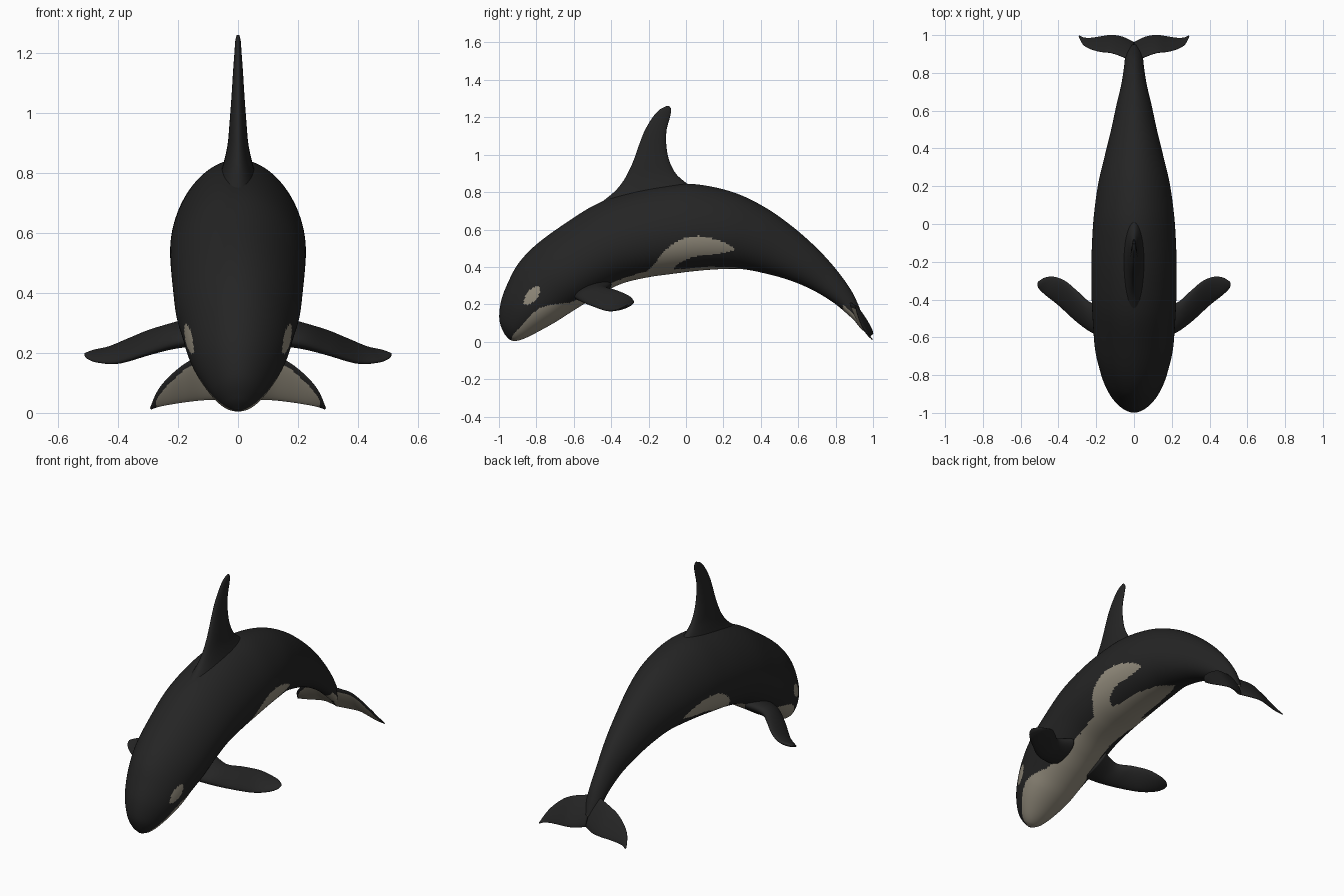
import bpy, bmesh, math
from mathutils import Vector


def material(name, rgb):
    m = bpy.data.materials.new(name)
    m.diffuse_color = (*rgb, 1)
    return m


BLACK = material("charcoal black", (0.018, 0.018, 0.018))
CREAM = material("warm cream", (0.30, 0.27, 0.21))


def smooth_path(rows, steps):
    """Catmull-Rom interpolation through rows of numbers."""
    out = []
    for i in range(len(rows) - 1):
        p0, p1 = rows[max(i - 1, 0)], rows[i]
        p2, p3 = rows[i + 1], rows[min(i + 2, len(rows) - 1)]
        for s in range(steps):
            t = s / steps
            out.append([0.5 * (2 * b + (c - a) * t + (2 * a - 5 * b + 4 * c - d) * t * t
                               + (3 * b - a - 3 * c + d) * t ** 3)
                        for a, b, c, d in zip(p0, p1, p2, p3)])
    out.append(list(rows[-1]))
    return out


def loft(name, rows, steps, sides, side_dir, taper=0.0, rule=None, mirror=False):
    """Skin oval sections; a row is edge point A, edge point B, half thickness."""
    bm = bmesh.new()
    rings = []
    n = Vector(side_dir).normalized()
    for r in smooth_path(rows, steps):
        a, b, t = Vector(r[0:3]), Vector(r[3:6]), r[6]
        ring = []
        for k in range(sides):
            th = 2 * math.pi * k / sides
            c, s = math.cos(th), math.sin(th)
            ring.append(bm.verts.new((a + b) / 2 + (a - b) / 2 * c + n * (t * s * (1 - taper * c))))
        rings.append(ring)
    for p, q in zip(rings, rings[1:]):
        for k in range(sides):
            j = (k + 1) % sides
            bm.faces.new((p[k], p[j], q[j], q[k]))
    bm.faces.new(rings[0])
    bm.faces.new(rings[-1])
    bmesh.ops.recalc_face_normals(bm, faces=bm.faces[:])
    bm.normal_update()
    for f in bm.faces:
        f.smooth = True
        if rule and rule(f.calc_center_median(), f.normal):
            f.material_index = 1
    me = bpy.data.meshes.new(name)
    bm.to_mesh(me)
    bm.free()
    me.materials.append(BLACK)
    me.materials.append(CREAM)
    ob = bpy.data.objects.new(name, me)
    bpy.context.collection.objects.link(ob)
    if mirror:
        ob.modifiers.new("mirror", 'MIRROR').use_mirror_merge = False
    return ob


def inside(y, z, poly):
    hit = False
    for (y1, z1), (y2, z2) in zip(poly, poly[1:] + poly[:1]):
        if (z1 > z) != (z2 > z) and y < y1 + (z - z1) * (y2 - y1) / (z2 - z1):
            hit = not hit
    return hit


def lerp_table(y, table):
    for (y1, v1), (y2, v2) in zip(table, table[1:]):
        if y1 <= y <= y2:
            return v1 + (v2 - v1) * (y - y1) / (y2 - y1)
    return 0


# Light markings, drawn in side view (y, z)
eye_patch = smooth_path([(-0.87, 0.205), (-0.853, 0.255), (-0.825, 0.285), (-0.787, 0.297),
                         (-0.782, 0.262), (-0.808, 0.22), (-0.845, 0.197), (-0.87, 0.205)], 5)
chin = smooth_path([(-0.935, 0.0), (-0.925, 0.035), (-0.88, 0.085), (-0.84, 0.13), (-0.78, 0.18),
                    (-0.7, 0.2), (-0.62, 0.207), (-0.575, 0.195)], 5) + [(-0.56, 0.1), (-0.7, -0.1)]
flank = smooth_path([(-0.42, 0.28), (-0.36, 0.31), (-0.25, 0.35), (-0.18, 0.40), (-0.12, 0.48),
                     (-0.03, 0.545), (0.07, 0.565), (0.18, 0.54), (0.25, 0.505), (0.245, 0.485),
                     (0.15, 0.468), (0.05, 0.455), (-0.03, 0.425), (-0.06, 0.395)], 5) \
    + [(-0.05, 0.3), (-0.42, 0.2)]
belly_width = [(-0.7, 0.15), (-0.5, 0.12), (-0.35, 0.11), (-0.2, 0.13), (-0.1, 0.12),
               (0.0, 0.09), (0.15, 0.08), (0.28, 0.05), (0.37, 0.0)]


def body_marks(p, n):
    if any(inside(p.y, p.z, s) for s in (eye_patch, chin, flank)):
        return True
    if p.y > 0.84 and n.z < -0.35:
        return True
    return n.z < -0.3 and abs(p.x) < lerp_table(p.y, belly_width)


# Body: back point (y, z), belly point (y, z), half width
body = [(-0.945, 0.012, -0.925, 0.004, 0.012), (-0.975, 0.05, -0.89, 0.008, 0.05),
        (-0.998, 0.12, -0.84, 0.028, 0.09), (-0.988, 0.22, -0.76, 0.07, 0.135),
        (-0.95, 0.32, -0.69, 0.11, 0.165), (-0.895, 0.42, -0.62, 0.155, 0.185),
        (-0.80, 0.52, -0.54, 0.205, 0.205), (-0.65, 0.63, -0.44, 0.265, 0.215),
        (-0.48, 0.735, -0.33, 0.315, 0.222), (-0.3, 0.80, -0.2, 0.345, 0.224),
        (-0.12, 0.835, -0.08, 0.362, 0.22), (0.05, 0.842, 0.05, 0.378, 0.21),
        (0.25, 0.80, 0.18, 0.388, 0.188), (0.42, 0.72, 0.3, 0.388, 0.155),
        (0.57, 0.615, 0.42, 0.366, 0.122), (0.70, 0.50, 0.55, 0.33, 0.094),
        (0.80, 0.39, 0.67, 0.28, 0.068), (0.88, 0.28, 0.78, 0.215, 0.053),
        (0.92, 0.20, 0.86, 0.15, 0.045), (0.95, 0.12, 0.925, 0.09, 0.025)]
loft("body", [(0, a, b, 0, c, d, w) for a, b, c, d, w in body], 14, 144, (1, 0, 0),
     taper=0.14, rule=body_marks)

# Dorsal fin: height, leading y, trailing y, half thickness
dorsal = [(0.74, -0.46, 0.10, 0.075), (0.80, -0.385, 0.07, 0.058), (0.85, -0.342, 0.0, 0.044),
          (0.90, -0.312, -0.055, 0.034), (0.97, -0.28, -0.09, 0.028), (1.05, -0.252, -0.105, 0.022),
          (1.13, -0.22, -0.104, 0.017), (1.20, -0.178, -0.086, 0.012), (1.24, -0.142, -0.079, 0.009),
          (1.26, -0.105, -0.09, 0.004)]
loft("dorsal_fin", [(0, l, z, 0, t, z, w) for z, l, t, w in dorsal], 6, 40, (1, 0, 0))

# Pectoral fins: leading edge point, trailing edge point, half thickness
pectoral = [(0.12, -0.60, 0.24, 0.12, -0.40, 0.31, 0.042), (0.21, -0.58, 0.228, 0.22, -0.42, 0.285, 0.035),
            (0.30, -0.52, 0.20, 0.29, -0.365, 0.27, 0.027), (0.40, -0.43, 0.168, 0.36, -0.305, 0.245, 0.02),
            (0.47, -0.375, 0.17, 0.42, -0.28, 0.22, 0.015), (0.505, -0.34, 0.183, 0.47, -0.283, 0.208, 0.011),
            (0.512, -0.315, 0.195, 0.505, -0.303, 0.198, 0.004)]
loft("pectoral_fins", pectoral, 8, 40, (0.35, -0.35, 0.87), mirror=True)


# Tail flukes, cream below with a dark leading rim
def fluke_marks(p, n):
    lead_z = lerp_table(p.x, [(0, 0.22), (0.06, 0.205), (0.12, 0.195), (0.18, 0.165),
                              (0.235, 0.115), (0.27, 0.07), (0.3, 0.02)])
    return n.y < 0 and n.z < 0 and p.x < 0.272 and p.z < lead_z - 0.022


flukes = [(0, 0.86, 0.22, 0, 0.962, 0.055, 0.022), (0.06, 0.885, 0.205, 0.06, 0.99, 0.045, 0.018),
          (0.12, 0.905, 0.192, 0.12, 1.0, 0.042, 0.013), (0.18, 0.912, 0.162, 0.18, 0.992, 0.035, 0.01),
          (0.235, 0.928, 0.115, 0.23, 0.985, 0.027, 0.008), (0.27, 0.95, 0.07, 0.265, 0.987, 0.02, 0.006),
          (0.293, 0.99, 0.016, 0.288, 0.998, 0.012, 0.003)]
loft("tail_flukes", flukes, 8, 56, (0.25, 0.83, 0.5), rule=fluke_marks, mirror=True)
